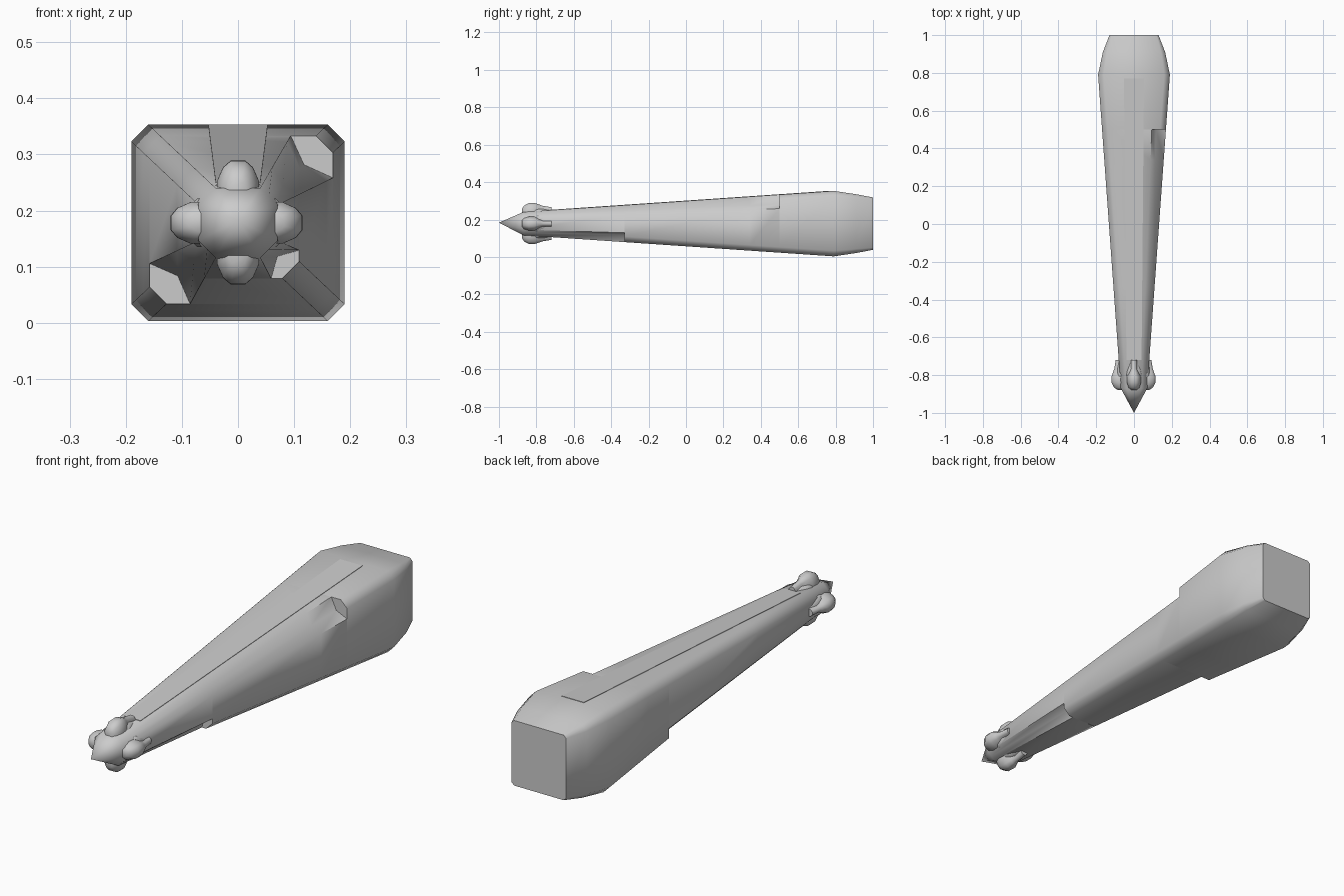
import bpy, bmesh, math
from mathutils import Matrix, Vector

if "Cube" in bpy.data.objects:
    bpy.data.objects.remove(bpy.data.objects["Cube"])

grey = bpy.data.materials.new("hull grey")
grey.diffuse_color = (0.6, 0.6, 0.6, 1)
grey.use_nodes = True
grey.node_tree.nodes["Principled BSDF"].inputs["Base Color"].default_value = grey.diffuse_color
ZC = 0.178


def finish(name, bm, angle):
    bmesh.ops.remove_doubles(bm, verts=bm.verts, dist=0.0002)
    bmesh.ops.recalc_face_normals(bm, faces=bm.faces)
    me = bpy.data.meshes.new(name)
    bm.to_mesh(me)
    bm.free()
    me.materials.append(grey)
    ob = bpy.data.objects.new(name, me)
    bpy.context.collection.objects.link(ob)
    bpy.ops.object.select_all(action='DESELECT')
    ob.select_set(True)
    bpy.context.view_layer.objects.active = ob
    bpy.ops.object.shade_smooth_by_angle(angle=math.radians(angle))
    return ob


def loft(bm, rings, closed_ends=True):
    vs = [[bm.verts.new(p) for p in r] for r in rings]
    n = len(vs[0])
    for a, b in zip(vs, vs[1:]):
        for i in range(n):
            j = (i + 1) % n
            bm.faces.new((a[i], a[j], b[j], b[i]))
    if closed_ends:
        bm.faces.new(vs[0])
        bm.faces.new(vs[-1][::-1])
    return vs


# Hull: chamfered box sections; three corners have a notch that deepens to a step
NOSE, SHOULDER = -0.87, 0.79
NOTCHES = {(1, 1): (0.50, 0.075), (-1, -1): (0.34, 0.072), (1, -1): (-0.33, 0.05)}


def hull_ring(y, w, h, after_step):
    pts = []
    for sx, sz in ((1, 1), (-1, 1), (-1, -1), (1, -1)):
        c = 0.030 if y < 0.9 else (0.022 if y < 0.95 else 0.012)
        depth = 0.0
        if (sx, sz) in NOTCHES:
            ys, d = NOTCHES[(sx, sz)]
            if y < ys - 1e-4 or (abs(y - ys) < 1e-4 and not after_step):
                t = (y - NOSE) / (ys - NOSE)
                c += (d - c) * t
                depth = 0.014 * t
        corner = [(w, h - c), (w - c / 2 - depth, h - c / 2 - depth), (w - c, h)]
        if sx * sz < 0:
            corner.reverse()
        pts += [(sx * x, y, ZC + sz * z) for x, z in corner]
    return pts


def hull_size(y):
    t = (y - NOSE) / (SHOULDER - NOSE)
    return 0.07 + 0.12 * t, 0.062 + 0.113 * t


rings = [hull_ring(NOSE, *hull_size(NOSE), True)]
for y in (-0.33, 0.34, 0.50):
    rings += [hull_ring(y, *hull_size(y), s) for s in (False, True)]
rings += [hull_ring(SHOULDER, 0.19, 0.175, True),
          hull_ring(0.91, 0.165, 0.157, True),
          hull_ring(1.0, 0.13, 0.14, True)]
bm = bmesh.new()
vs = loft(bm, rings, False)
bm.faces.new(vs[-1][::-1])
tip = bm.verts.new((0, -1.0, 0.183))
for i in range(12):
    bm.faces.new((tip, vs[0][(i + 1) % 12], vs[0][i]))
finish("hull", bm, 62)

# Long flat strip on top of the hull
bm = bmesh.new()
strip = []
for y, w in ((-0.72, 0.04), (0.77, 0.053)):
    z = ZC + hull_size(y)[1]
    strip.append([(-w, y, z - 0.004), (w, y, z - 0.004), (w, y, z + 0.002), (-w, y, z + 0.002)])
loft(bm, strip)
finish("top_strip", bm, 30)


# Four pods around the nose, each with a bulb, a tapering tail and a saddle
def arch(y, w, lo, hi):
    d = hi - lo
    return [(-w, y, lo), (-w, y, lo + 0.4 * d), (-0.72 * w, y, lo + 0.8 * d), (-0.35 * w, y, hi),
            (0.35 * w, y, hi), (0.72 * w, y, lo + 0.8 * d), (w, y, lo + 0.4 * d), (w, y, lo)]


BULB = [(-0.878, 0.016, -0.01, 0.016), (-0.866, 0.029, -0.01, 0.034), (-0.84, 0.037, -0.01, 0.048),
        (-0.81, 0.037, -0.01, 0.049), (-0.785, 0.025, -0.01, 0.040), (-0.765, 0.017, -0.01, 0.033),
        (-0.72, 0.017, 0.0, 0.026)]
SADDLE = [(-0.83, 0.034, -0.01, 0.012), (-0.80, 0.043, -0.01, 0.020), (-0.775, 0.040, -0.01, 0.018),
          (-0.72, 0.020, -0.005, 0.012)]
for side, angle, reach in (("top", 0, 0.062), ("right", 90, 0.066), ("bottom", 180, 0.061), ("left", -90, 0.071)):
    place = Matrix.Translation((0, 0, ZC)) @ Matrix.Rotation(math.radians(angle), 4, 'Y') \
        @ Matrix.Translation((0, 0, reach))
    for part, sections in (("pod", BULB), ("pod_saddle", SADDLE)):
        bm = bmesh.new()
        loft(bm, [[place @ Vector(p) for p in arch(*s)] for s in sections])
        finish(side + "_" + part, bm, 50)
